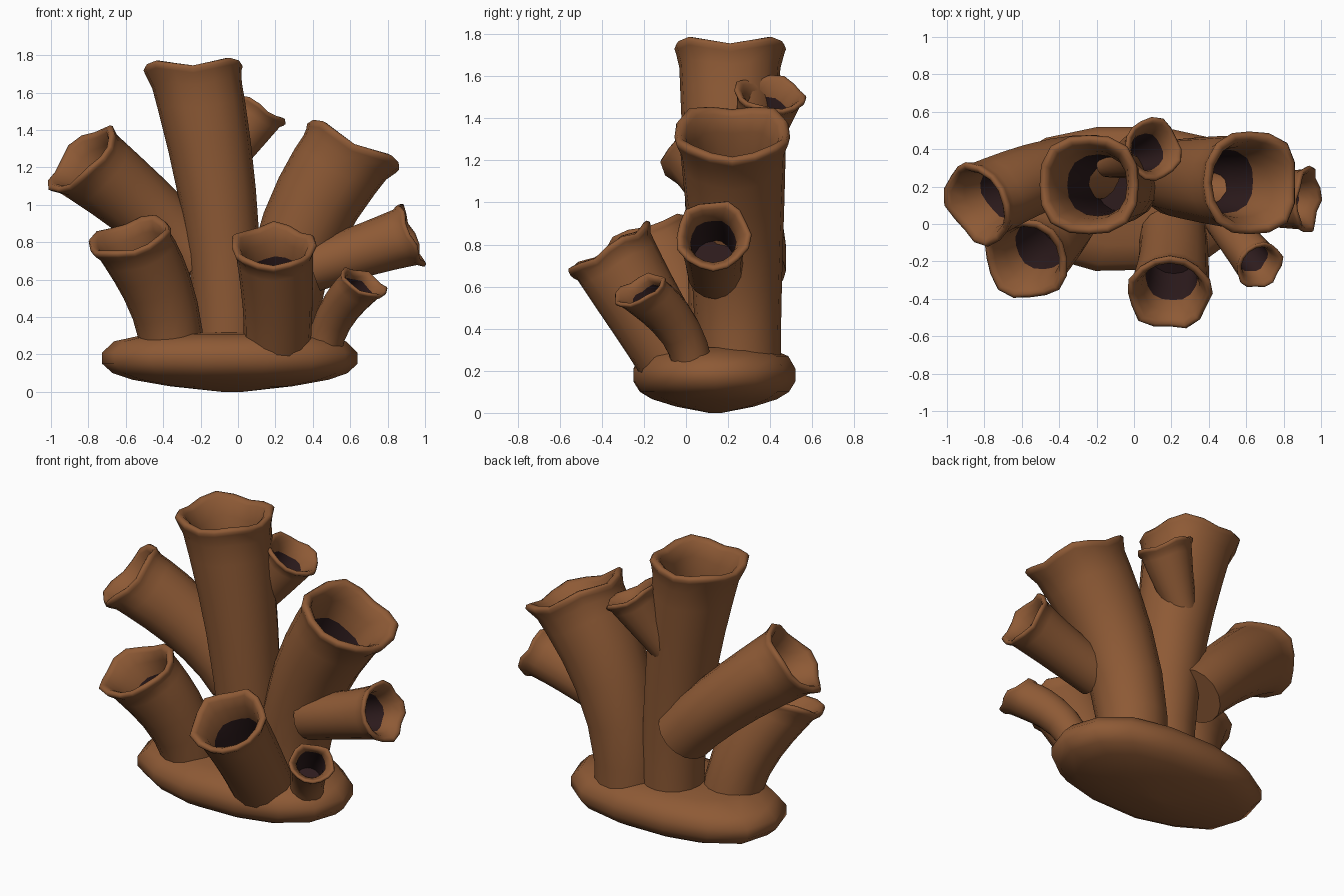
import bpy, bmesh, math, random
from mathutils import Vector

random.seed(4)
cube = bpy.data.objects.get("Cube")
if cube:
    bpy.data.objects.remove(cube, do_unlink=True)


def material(name, rgb):
    m = bpy.data.materials.new(name)
    m.use_nodes = True
    m.diffuse_color = (*rgb, 1)
    bsdf = next(n for n in m.node_tree.nodes if n.type == 'BSDF_PRINCIPLED')
    bsdf.inputs["Base Color"].default_value = (*rgb, 1)
    bsdf.inputs["Roughness"].default_value = 0.9
    return m


BROWN = material("warm_brown", (0.27, 0.102, 0.036))
DARK = material("dark_hollow", (0.026, 0.011, 0.012))
SIDES = 16


def loft(name, rings, dark_from=None):
    """Skin a list of rings, cap both ends, darken the rings past dark_from."""
    bm = bmesh.new()
    loops = [[bm.verts.new(p) for p in ring] for ring in rings]
    for i, (a, b) in enumerate(zip(loops, loops[1:])):
        for j in range(len(a)):
            k = (j + 1) % len(a)
            f = bm.faces.new((a[j], a[k], b[k], b[j]))
            f.material_index = int(dark_from is not None and i >= dark_from)
    bm.faces.new(loops[0][::-1])
    end = bm.faces.new(loops[-1])
    end.material_index = int(dark_from is not None)
    bmesh.ops.recalc_face_normals(bm, faces=bm.faces)
    mesh = bpy.data.meshes.new(name)
    bm.to_mesh(mesh)
    bm.free()
    mesh.materials.append(BROWN)
    mesh.materials.append(DARK)
    obj = bpy.data.objects.new(name, mesh)
    bpy.context.collection.objects.link(obj)
    bpy.ops.object.select_all(action='DESELECT')
    obj.select_set(True)
    bpy.context.view_layer.objects.active = obj
    bpy.ops.object.shade_smooth_by_angle(angle=math.radians(65))


def tube(name, start, mid, tip, facing, r0, r1, lobes=4, phase=0.0, flare=1.7):
    """Hollow curved tube with a flared, thick, rounded lip."""
    a, m, b = Vector(start), Vector(mid), Vector(tip)
    c = 2 * m - (a + b) / 2
    n = Vector(facing).normalized()
    length = (m - a).length + (b - m).length

    def ring(t, radius, lift=0.0):
        p = a * (1 - t) ** 2 + c * 2 * t * (1 - t) + b * t * t
        tangent = ((c - a) * (1 - t) + (b - c) * t).normalized()
        tangent = tangent.lerp(n, t ** 3).normalized()
        side = Vector((0, 1, 0))
        u = (side - tangent * side.dot(tangent)).normalized()
        v = tangent.cross(u)
        pts = []
        for i in range(SIDES):
            ang = math.tau * i / SIDES
            wave = math.cos(lobes * ang + phase) * t ** 5
            r = radius * (1 + 0.045 * wave)
            pts.append(p + (u * math.cos(ang) + v * math.sin(ang)) * r
                       + tangent * (lift + 0.06 * r1 * wave))
        return pts

    def outer(t):
        return r0 + (r1 * 0.93 - r0) * t ** flare

    # outer wall, then lip, then inner wall
    rings = [ring(t, outer(t)) for t in (0, 0.2, 0.4, 0.6, 0.75, 0.88, 0.95)]
    rings += [ring(1, r1 * f, r1 * h) for f, h in
              ((0.98, -0.06), (1.01, 0.02), (0.97, 0.08), (0.89, 0.08), (0.81, 0.01))]
    depth = 2.5 * r1 * r1
    for d, f in ((0.4, 0.76), (1.0, 0.7)):
        t = 1 - d * depth / length
        rings.append(ring(t, outer(t) * f))
    dark_from = len(rings) - 1
    floor = 0.35
    for f in (0.6, 0.3, 0):
        s = floor + (t - floor) * f
        rings.append(ring(s, outer(s) * 0.7))
    loft(name, rings, dark_from)


# rocky foot: a boat-shaped lump
wobble = [random.uniform(0.96, 1.03) for _ in range(14)]
foot = []
for z, s in ((0.0, 0.08), (0.03, 0.48), (0.065, 0.77), (0.1, 0.92), (0.15, 1.0),
             (0.21, 1.0), (0.27, 0.91), (0.31, 0.65), (0.32, 0.2)):
    ring = []
    for i, w in enumerate(wobble):
        ang = math.tau * i / len(wobble)
        ca, sa = math.cos(ang), math.sin(ang)
        x = math.copysign(abs(ca) ** 0.9, ca) * 0.685 * s * w
        y = math.copysign(abs(sa) ** 0.85, sa) * 0.4 * s * w
        ring.append(Vector((x - 0.03, y + 0.14, z)))
    foot.append(ring)
loft("foot", foot)

# tubes: start, middle, tip, facing, base radius, rim radius
tube("tall_centre_tube", (-0.05, 0.2, 0.15), (-0.09, 0.2, 0.9), (-0.24, 0.21, 1.74),
     (-0.04, 0, 1), 0.18, 0.275, 4, math.pi, 1.9)
tube("upper_right_tube", (-0.2, 0.3, 0.68), (-0.48, 0.26, 0.96), (-0.83, 0.11, 1.24),
     (-0.66, -0.35, 0.66), 0.175, 0.23, 4, 0.5)
tube("front_right_tube", (-0.35, 0.06, 0.18), (-0.41, -0.02, 0.5), (-0.575, -0.185, 0.82),
     (-0.25, -0.35, 0.9), 0.17, 0.23, 4, 2.6)
tube("front_middle_tube", (0.21, -0.06, 0.27), (0.21, -0.2, 0.5), (0.19, -0.365, 0.77),
     (0, -0.52, 0.86), 0.18, 0.225, 5, 0.4)
tube("large_left_tube", (0.22, 0.25, 0.15), (0.3, 0.24, 0.75), (0.62, 0.22, 1.32),
     (0.45, 0, 0.9), 0.2, 0.285, 4, math.pi)
tube("side_left_tube", (0.4, 0.14, 0.67), (0.65, 0.13, 0.75), (0.92, 0.13, 0.84),
     (0.9, -0.05, 0.35), 0.135, 0.177, 5, 1.0, 2.5)
tube("small_front_left_tube", (0.46, 0.03, 0.23), (0.53, -0.05, 0.42), (0.67, -0.22, 0.58),
     (0.4, -0.4, 0.83), 0.095, 0.132, 5, 0.0)
tube("small_back_tube", (-0.15, 0.31, 1.09), (-0.02, 0.35, 1.3), (0.1, 0.4, 1.51),
     (0.46, 0.1, 0.82), 0.06, 0.168, 4, 1.2, 1.0)
